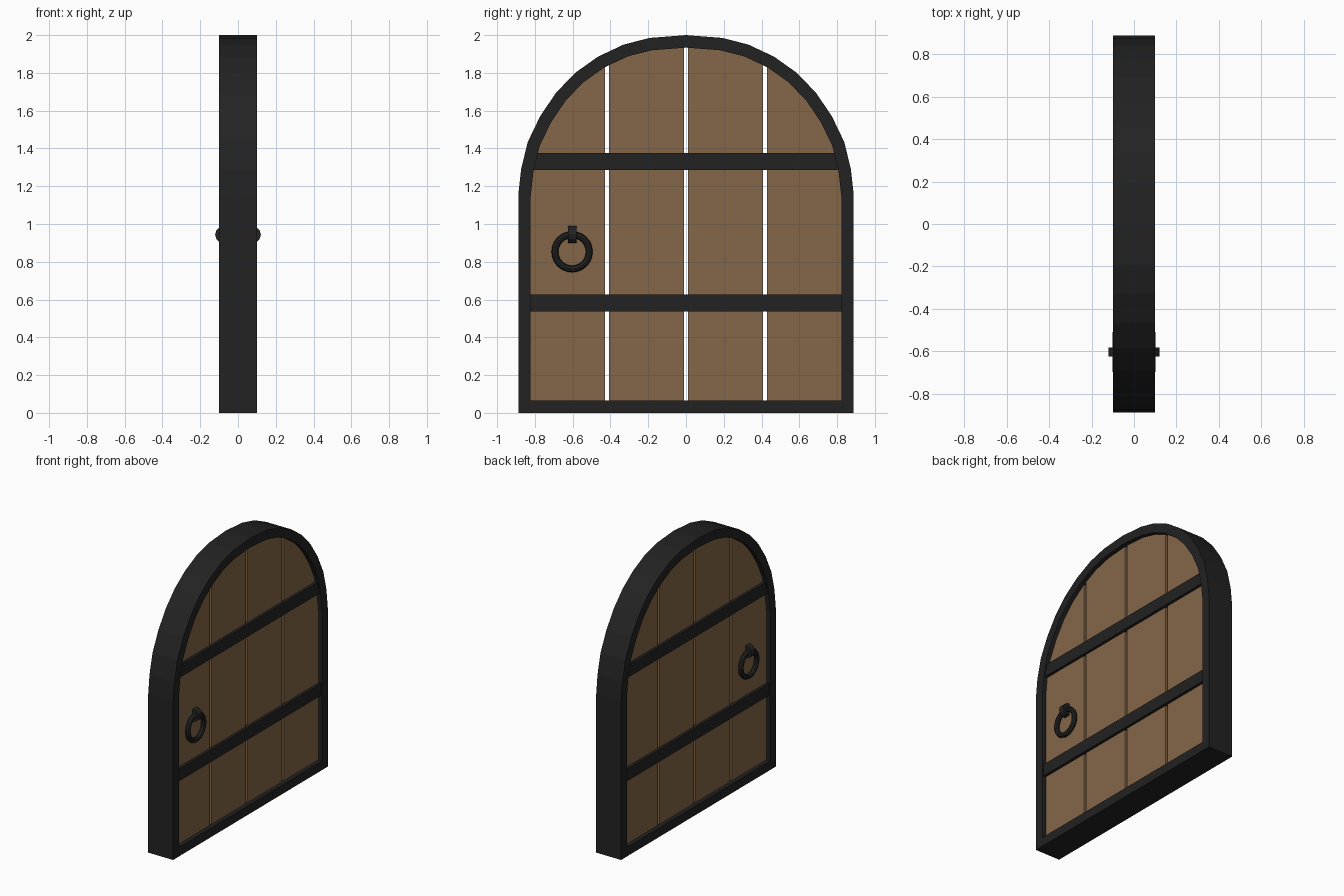
import bpy, bmesh, math
from mathutils import Vector, Matrix

if "Cube" in bpy.data.objects:
    bpy.data.objects.remove(bpy.data.objects["Cube"], do_unlink=True)


def material(name, color):
    m = bpy.data.materials.new(name)
    m.use_nodes = True
    m.diffuse_color = color
    m.node_tree.nodes["Principled BSDF"].inputs["Base Color"].default_value = color
    return m


wood = material("brown wood", (0.23, 0.136, 0.065, 1))
iron = material("black iron", (0.016, 0.016, 0.016, 1))


def finish(name, bm, mat):
    bmesh.ops.recalc_face_normals(bm, faces=bm.faces)
    mesh = bpy.data.meshes.new(name)
    bm.to_mesh(mesh)
    bm.free()
    mesh.materials.append(mat)
    ob = bpy.data.objects.new(name, mesh)
    bpy.context.collection.objects.link(ob)
    return ob


def inset(points, d):
    """Mitred inward offset of a counter-clockwise (y, z) outline."""
    result = []
    for i, p in enumerate(points):
        a = (p - points[i - 1]).normalized()
        b = (points[(i + 1) % len(points)] - p).normalized()
        na, nb = Vector((-a.y, a.x)), Vector((-b.y, b.x))
        result.append(p + (na + nb) * d / (1 + na.dot(nb)))
    return result


def slab(points, half):
    """Solid outline, extruded along x."""
    bm = bmesh.new()
    face = bm.faces.new([bm.verts.new((-half, p.x, p.y)) for p in points])
    ext = bmesh.ops.extrude_face_region(bm, geom=[face])["geom"]
    verts = [v for v in ext if isinstance(v, bmesh.types.BMVert)]
    bmesh.ops.translate(bm, verts=verts, vec=(2 * half, 0, 0))
    return bm


# Arched outline, right half mirrored to the left
half_arch = [(0.888, 0), (0.888, 1.153), (0.873, 1.29), (0.838, 1.434),
             (0.772, 1.571), (0.688, 1.695), (0.587, 1.8), (0.466, 1.886),
             (0.33, 1.95), (0.192, 1.985)]
outline = [Vector(p) for p in half_arch + [(0, 2)]]
outline += [Vector((-y, z)) for y, z in reversed(half_arch)]
inner = inset(outline, 0.066)

# Iron frame
bm = bmesh.new()
loops = [[bm.verts.new((x, p.x, p.y)) for p in pts]
         for x, pts in ((-0.1, outline), (0.1, outline), (0.1, inner), (-0.1, inner))]
n = len(outline)
for k in range(4):
    a, b = loops[k], loops[(k + 1) % 4]
    for i in range(n):
        j = (i + 1) % n
        bm.faces.new((a[i], a[j], b[j], b[i]))
finish("frame", bm, iron)

# Four planks, cut from the arch shape with open gaps between
gap = 0.011
bounds = [-0.9, -0.418, 0, 0.418, 0.9]
panel = inset(outline, 0.06)
for k in range(4):
    bm = slab(panel, 0.07)
    for y, side in ((bounds[k] + gap, -1), (bounds[k + 1] - gap, 1)):
        bmesh.ops.bisect_plane(bm, geom=bm.verts[:] + bm.edges[:] + bm.faces[:],
                               plane_co=(0, y, 0), plane_no=(0, side, 0), clear_outer=True)
        bmesh.ops.holes_fill(bm, edges=[e for e in bm.edges if e.is_boundary])
    finish(f"plank_{k + 1}", bm, wood)

# Cross bars
for name, z, width in (("lower_bar", 0.582, 1.66), ("upper_bar", 1.331, 1.62)):
    bm = bmesh.new()
    bmesh.ops.create_cube(bm, size=1)
    bmesh.ops.transform(bm, verts=bm.verts,
                        matrix=Matrix.Translation((0, 0, z)) @ Matrix.Diagonal((0.18, width, 0.088, 1)))
    finish(name, bm, iron)

# Ring handle and its bracket on both faces
for side, s in (("left", 1), ("right", -1)):
    bpy.ops.mesh.primitive_torus_add(major_radius=0.091, minor_radius=0.018,
                                     major_segments=24, minor_segments=8,
                                     location=(s * 0.083, -0.603, 0.853),
                                     rotation=(0, math.pi / 2, 0))
    bpy.context.object.name = side + "_ring"
    bpy.context.object.data.materials.append(iron)
    bpy.ops.mesh.primitive_cylinder_add(vertices=12, radius=0.045, depth=0.044,
                                        location=(s * 0.076, -0.603, 0.944),
                                        rotation=(math.pi / 2, 0, 0))
    bpy.context.object.name = side + "_ring_bracket"
    bpy.context.object.data.materials.append(iron)
